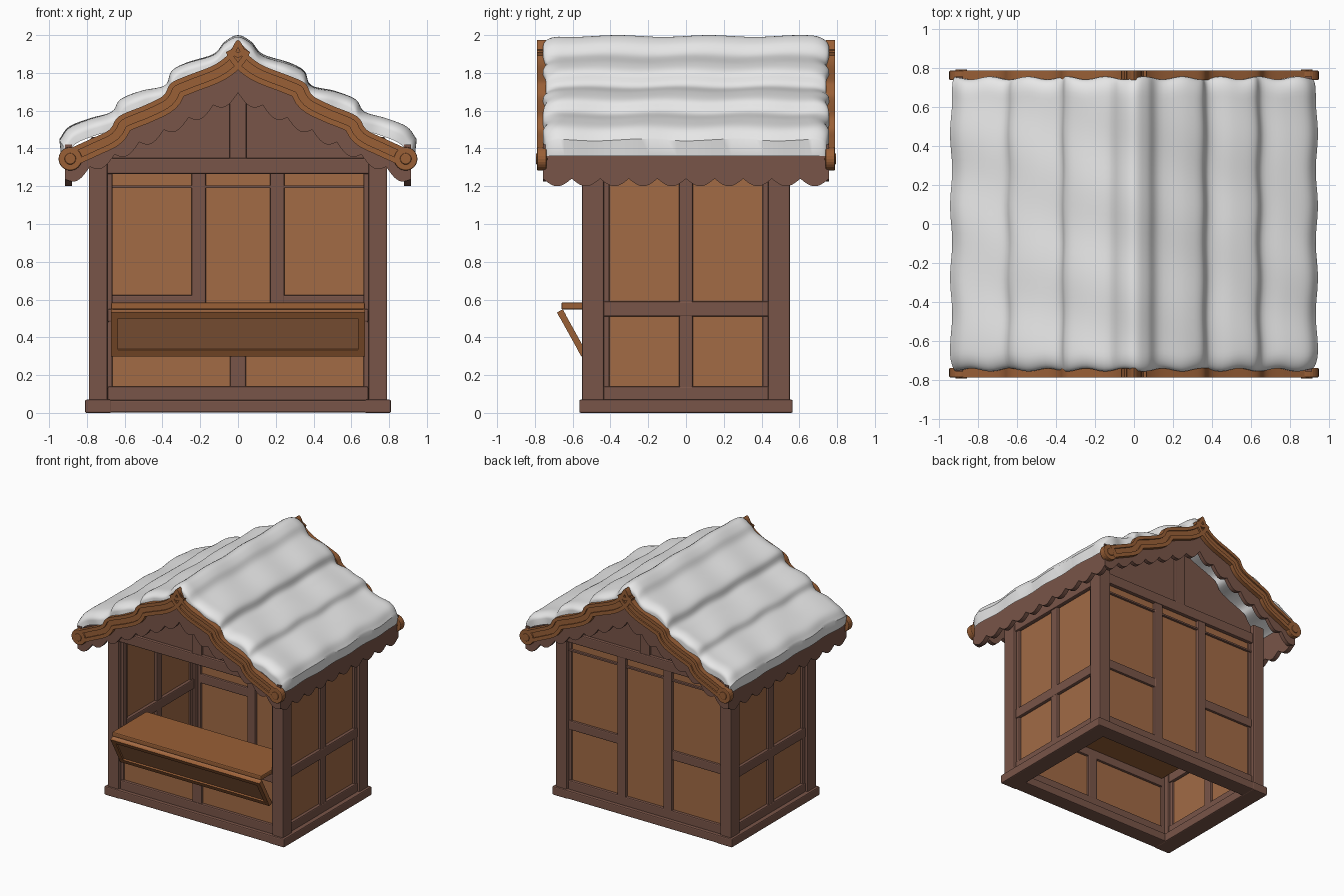
import bpy, bmesh, math
from mathutils import Vector, Matrix

cube = bpy.data.objects.get("Cube")
if cube:
    bpy.data.objects.remove(cube)


def material(name, rgb):
    m = bpy.data.materials.new(name)
    m.use_nodes = True
    m.diffuse_color = (*rgb, 1)
    m.node_tree.nodes["Principled BSDF"].inputs["Base Color"].default_value = (*rgb, 1)
    return m


DARK = material("dark_timber", (0.19, 0.09, 0.065))
PANEL = material("warm_panel", (0.36, 0.145, 0.06))
TRIM = material("orange_trim", (0.32, 0.115, 0.037))
SNOW = material("snow", (0.8, 0.8, 0.8))


def finish(name, bm, mat, bevel=0.0, smooth=False):
    bmesh.ops.recalc_face_normals(bm, faces=bm.faces[:])
    me = bpy.data.meshes.new(name)
    bm.to_mesh(me)
    bm.free()
    me.materials.append(mat)
    if smooth:
        me.polygons.foreach_set("use_smooth", [True] * len(me.polygons))
        me.set_sharp_from_angle(angle=math.radians(40))
    ob = bpy.data.objects.new(name, me)
    bpy.context.scene.collection.objects.link(ob)
    if bevel:
        mod = ob.modifiers.new("soft_edges", "BEVEL")
        mod.width, mod.segments, mod.limit_method = bevel, 2, "ANGLE"
    return ob


def box(name, mat, x0, x1, y0, y1, z0, z1, bevel=0.008):
    bm = bmesh.new()
    bmesh.ops.create_cube(bm, size=1)
    for v in bm.verts:
        v.co = ((x0 + x1) / 2 + v.co.x * (x1 - x0),
                (y0 + y1) / 2 + v.co.y * (y1 - y0),
                (z0 + z1) / 2 + v.co.z * (z1 - z0))
    return finish(name, bm, mat, bevel)


def loft(name, mat, rings, smooth=False):
    """Skin stations, each an (upper, lower) pair of point rows."""
    bm = bmesh.new()
    n = len(rings[0][0])
    loops = [[bm.verts.new(p) for p in up + low[::-1]] for up, low in rings]
    for a, b in zip(loops, loops[1:]):
        for i in range(2 * n):
            j = (i + 1) % (2 * n)
            bm.faces.new((a[i], a[j], b[j], b[i]))
    for loop in (loops[0], loops[-1]):
        for i in range(n - 1):
            bm.faces.new((loop[i], loop[i + 1], loop[-2 - i], loop[-1 - i]))
    return finish(name, bm, mat, smooth=smooth)


def strip(name, mat, upper, lower, d0, d1, axis="y", smooth=False):
    place = (lambda p, d: (p[0], d, p[1])) if axis == "y" else (lambda p, d: (d, p[0], p[1]))
    return loft(name, mat, [([place(p, d) for p in upper], [place(p, d) for p in lower])
                            for d in (d0, d1)], smooth)


def curve(half, steps=5):
    """Mirror a half profile across x = 0 and smooth it."""
    pts = [Vector((-x, z)) for x, z in half[:0:-1]] + [Vector(p) for p in half]
    pts = [2 * pts[0] - pts[1]] + pts + [2 * pts[-1] - pts[-2]]
    out = []
    for a, b, c, d in zip(pts, pts[1:], pts[2:], pts[3:]):
        for k in range(steps):
            t = k / steps
            out.append(0.5 * (2 * b + (c - a) * t + (2 * a - 5 * b + 4 * c - d) * t ** 2
                              + (3 * b - a - 3 * c + d) * t ** 3))
    return out + [pts[-2]]


def inset(pts, dist):
    out = []
    for i, p in enumerate(pts):
        t = (pts[min(i + 1, len(pts) - 1)] - pts[max(i - 1, 0)]).normalized()
        out.append(p + Vector((t.y, -t.x)) * dist)
    return out


def height(pts, x):
    for a, b in zip(pts, pts[1:]):
        if a.x <= x <= b.x:
            return a.y + (b.y - a.y) * (x - a.x) / max(b.x - a.x, 1e-6)
    return pts[-1].y


verge = curve([(0, 1.975), (0.05, 1.90), (0.13, 1.84), (0.27, 1.785), (0.355, 1.745),
               (0.395, 1.68), (0.49, 1.63), (0.63, 1.57), (0.68, 1.50), (0.78, 1.45), (0.89, 1.40)])
drift = curve([(0, 2.0), (0.07, 1.965), (0.13, 1.90), (0.27, 1.855), (0.35, 1.81), (0.385, 1.735),
               (0.51, 1.705), (0.62, 1.66), (0.665, 1.595), (0.78, 1.56), (0.89, 1.515), (0.94, 1.45)])

# Snow blanket with rounded, slightly wavy ends
stations = []
COUNT = 48
for k in range(COUNT + 1):
    s = math.sin(math.pi * (k / COUNT - 0.5))
    e = min(1, (1 - abs(s)) * 0.75 / 0.09)
    r = math.sqrt(max(0, 1 - (1 - e) ** 2))
    up, low = [], []
    for p in drift:
        y = s * (0.75 + 0.008 * math.sin(p.x * 31))
        x = p.x * (0.975 + 0.025 * r + 0.006 * math.sin(17 * y))
        wave = 0.005 * math.sin(13 * y + 5 * p.x) - 0.005
        up.append((x, y, p.y - 0.045 * (1 - r) + wave))
        low.append((x * 0.99, y, p.y - 0.09))
    stations.append((up, low))
loft("snow_roof", SNOW, stations, smooth=True)

for side, end in ((-1, "front"), (1, "back")):
    # Wavy barge board with raised rims and round ends
    strip(end + "_barge_board", TRIM, verge, inset(verge, 0.092), side * 0.74, side * 0.778, smooth=True)
    for label, a, b in (("upper", 0, 0.026), ("lower", 0.066, 0.095)):
        strip(f"{end}_barge_{label}_rim", TRIM, inset(verge, a), inset(verge, b),
              side * 0.745, side * 0.79, smooth=True)
    for sx, hand in ((1, "left"), (-1, "right")):
        for label, radius, depth in (("scroll", 0.062, 0.05), ("scroll_boss", 0.03, 0.062)):
            bm = bmesh.new()
            bmesh.ops.create_cone(bm, cap_ends=True, segments=24, radius1=radius, radius2=radius, depth=depth,
                                  matrix=Matrix.Translation((sx * 0.888, side * 0.764, 1.345))
                                  @ Matrix.Rotation(math.pi / 2, 4, "X"))
            finish(f"{end}_{hand}_{label}", bm, TRIM, 0.006)

    # Scalloped gable fringe
    xs = [i * 0.915 / 84 for i in range(-84, 85)]
    top = [(x, height(verge, x) - 0.06) for x in xs]
    hem = [(x, 1.695 - 0.5 * abs(x) - 0.04 * abs(math.sin(7 * math.pi * x / 0.915))) for x in xs]
    strip(end + "_fringe", DARK, top, hem, side * 0.725, side * 0.757)

    # Gable wall, king post and tie beam
    xs = [i * 0.74 / 40 for i in range(-40, 41)]
    strip(end + "_gable", DARK, [(x, height(verge, x) - 0.07) for x in xs],
          [(x, 1.30) for x in xs], side * 0.48, side * 0.515)
    box(end + "_king_post", DARK, -0.045, 0.045, *sorted((side * 0.47, side * 0.535)), 1.33, 1.84)
    box(end + "_tie_beam", DARK, -0.72, 0.72, *sorted((side * 0.45, side * 0.54)), 1.265, 1.35)

for sx, hand in ((1, "left"), (-1, "right")):
    def wall(name, mat, inner, outer, y0, y1, z0, z1):
        box(f"{hand}_{name}", mat, *sorted((sx * inner, sx * outer)), y0, y1, z0, z1)

    # Scalloped eave fringe
    ys = [i * 0.757 / 60 for i in range(-60, 61)]
    strip(hand + "_eave_fringe", DARK, [(y, 1.42) for y in ys],
          [(y, 1.24 - 0.04 * abs(math.sin(math.pi * (y + 0.757) / 0.1514))) for y in ys],
          sx * 0.88, sx * 0.915, axis="x")

    # Side wall panel and framing
    wall("panel", PANEL, 0.725, 0.75, -0.45, 0.45, 0.07, 1.36)
    wall("centre_stud", DARK, 0.705, 0.772, -0.037, 0.037, 0.1, 1.32)
    wall("middle_rail", DARK, 0.70, 0.775, -0.44, 0.44, 0.51, 0.59)
    wall("bottom_rail", DARK, 0.70, 0.775, -0.44, 0.44, 0.06, 0.14)
    wall("top_rail", DARK, 0.70, 0.78, -0.45, 0.45, 1.25, 1.46)
    for sy, end in ((-1, "front"), (1, "back")):
        y0, y1 = sorted((sy * 0.435, sy * 0.55))
        wall(end + "_corner_post", DARK, 0.69, 0.79, y0, y1, 0.05, 1.42)
        y0, y1 = sorted((sy * 0.405, sy * 0.44))
        wall(end + "_inner_stud", DARK, 0.71, 0.768, y0, y1, 0.1, 1.3)
        y0, y1 = sorted((sy * 0.47, sy * 0.52))
        wall(end + "_jamb", DARK, 0.665, 0.70, y0, y1, 0.1, 1.3)

    # Back wall side bays
    box(hand + "_back_post", DARK, *sorted((sx * 0.17, sx * 0.245)), 0.465, 0.535, 0.1, 1.3)
    box(hand + "_back_rail", DARK, *sorted((sx * 0.22, sx * 0.69)), 0.47, 0.53, 0.55, 0.625)

    # Base sill on the sides
    wall("sill", DARK, 0.67, 0.81, -0.565, 0.565, 0, 0.07)

# Base sill front and back, leaving the floor open
for side, end in ((-1, "front"), (1, "back")):
    box(end + "_sill", DARK, -0.805, 0.805, *sorted((side * 0.44, side * 0.563)), 0.002, 0.069)
    box(end + "_bottom_rail", DARK, -0.69, 0.69, *sorted((side * 0.465, side * 0.535)), 0.06, 0.14)

# Back wall and front lower wall
box("back_panel", PANEL, -0.70, 0.70, 0.488, 0.512, 0.07, 1.31)
box("back_inner_header", DARK, -0.69, 0.69, 0.47, 0.53, 1.19, 1.205, 0.003)
box("front_panel", PANEL, -0.70, 0.70, -0.512, -0.488, 0.07, 0.57)
box("front_stud", DARK, -0.042, 0.042, -0.53, -0.47, 0.1, 0.55)
box("front_upper_rail", DARK, -0.69, 0.69, -0.53, -0.47, 0.48, 0.55)

# Serving counter
box("counter_top", TRIM, -0.672, 0.672, -0.66, -0.22, 0.548, 0.585)

# Slanted front flap with a raised border
start, along = Vector((-0.668, 0.54)), Vector((0.125, -0.225))
out = Vector((-0.87, -0.49))


def flap(name, mat, t0, t1, x0, x1, inner, outer):
    ends = (start + along * t0, start + along * t1)
    strip(name, mat, [p + out * outer for p in ends], [p + out * inner for p in ends], x0, x1, axis="x")


flap("flap_panel", PANEL, 0, 1, -0.665, 0.665, -0.015, 0.005)
flap("flap_top_border", TRIM, 0, 0.14, -0.672, 0.672, -0.018, 0.018)
flap("flap_bottom_border", TRIM, 0.88, 1.03, -0.672, 0.672, -0.018, 0.018)
flap("flap_left_border", TRIM, 0.1, 0.92, 0.635, 0.672, -0.017, 0.017)
flap("flap_right_border", TRIM, 0.1, 0.92, -0.672, -0.635, -0.017, 0.017)
